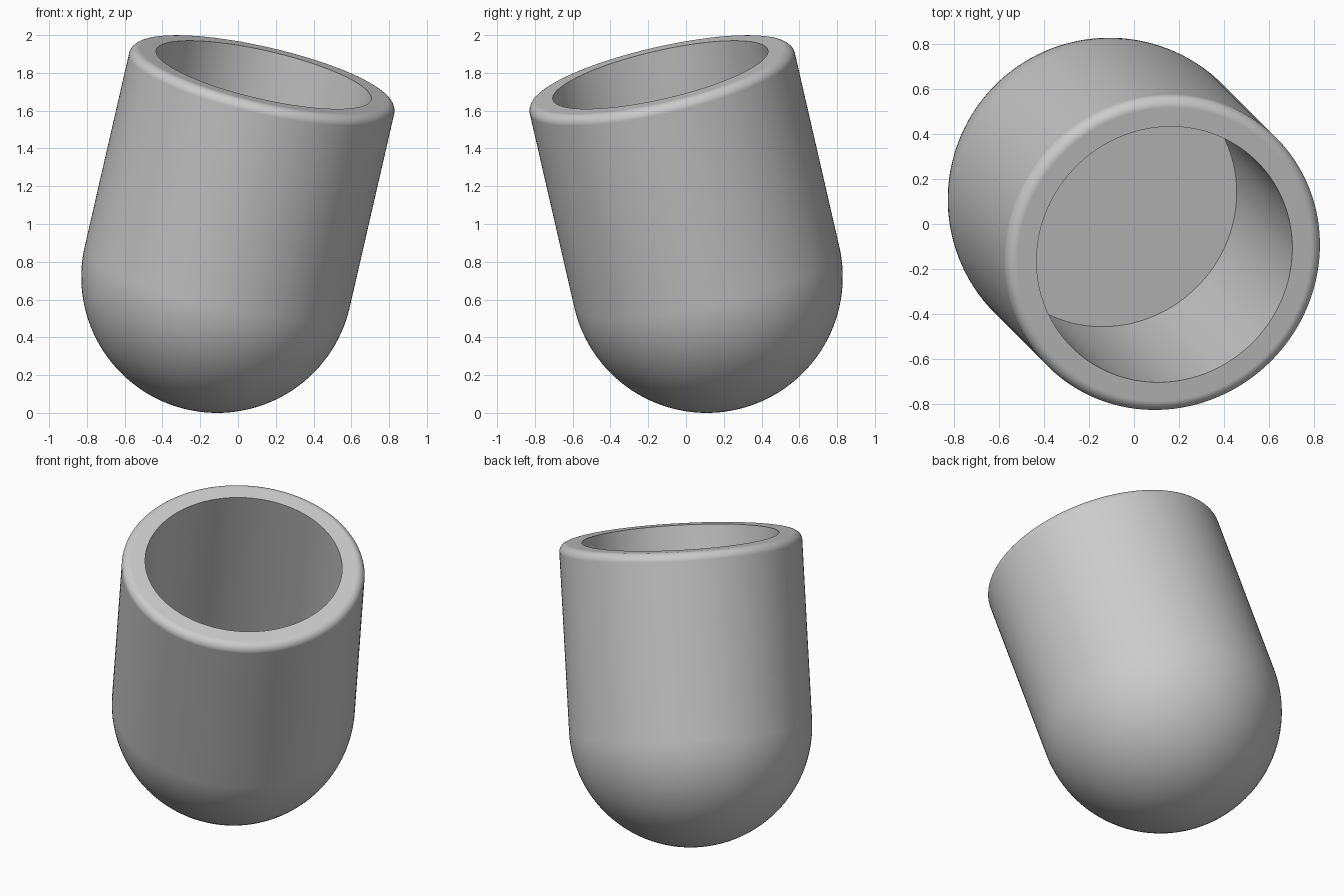
import bpy
import bmesh
from math import sin, cos, pi, radians
from mathutils import Vector

cube = bpy.data.objects.get("Cube")
if cube:
    bpy.data.objects.remove(cube, do_unlink=True)

OUTER, INNER = 0.72, 0.584   # wall radii
RIM, FILLET = 1.125, 0.05    # rim height above the dome centre, rim rounding
FLOOR = -0.01                # height of the flat floor inside
STEPS = 128

grey = bpy.data.materials.new("grey")
grey.use_nodes = True
colour = (0.6, 0.6, 0.6, 1)
grey.diffuse_color = colour
grey.node_tree.nodes["Principled BSDF"].inputs["Base Color"].default_value = colour


def arc(radius, centre_r, centre_z, start, end, count):
    """Points of an arc in the (radius, height) plane."""
    angles = [radians(start + (end - start) * i / count) for i in range(count + 1)]
    return [(centre_r + radius * cos(a), centre_z + radius * sin(a)) for a in angles]


# Profile: dome, outer wall, rounded rim, inner wall, flat floor
profile = arc(OUTER, 0, 0, -90, 0, 32)
profile += arc(FILLET, OUTER - FILLET, RIM - FILLET, 0, 90, 10)
profile += [(INNER, RIM), (INNER, FLOOR), (0, FLOOR)]

# Revolve the profile into the cup
bm = bmesh.new()
verts = [bm.verts.new((r, 0, z)) for r, z in profile]
edges = [bm.edges.new(pair) for pair in zip(verts, verts[1:])]
bmesh.ops.spin(bm, geom=verts + edges, cent=(0, 0, 0), axis=(0, 0, 1),
               angle=2 * pi, steps=STEPS)
bmesh.ops.remove_doubles(bm, verts=bm.verts, dist=0.0005)
bmesh.ops.recalc_face_normals(bm, faces=bm.faces)
mesh = bpy.data.meshes.new("cup")
bm.to_mesh(mesh)
bm.free()
mesh.materials.append(grey)

# Lean the cup towards its front left
cup = bpy.data.objects.new("cup", mesh)
bpy.context.collection.objects.link(cup)
lean = radians(18)
axis = Vector((sin(lean), -sin(lean), cos(lean) * 2 ** 0.5))
cup.rotation_mode = 'QUATERNION'
cup.rotation_quaternion = Vector((0, 0, 1)).rotation_difference(axis)
cup.location = (-0.11, 0.11, OUTER)

# Smooth shading with crisp inner edges and a flat rim
bpy.ops.object.select_all(action='DESELECT')
cup.select_set(True)
bpy.context.view_layer.objects.active = cup
bpy.ops.object.shade_smooth_by_angle(angle=radians(30))
weighted = cup.modifiers.new("weighted_normals", 'WEIGHTED_NORMAL')
weighted.keep_sharp = True
